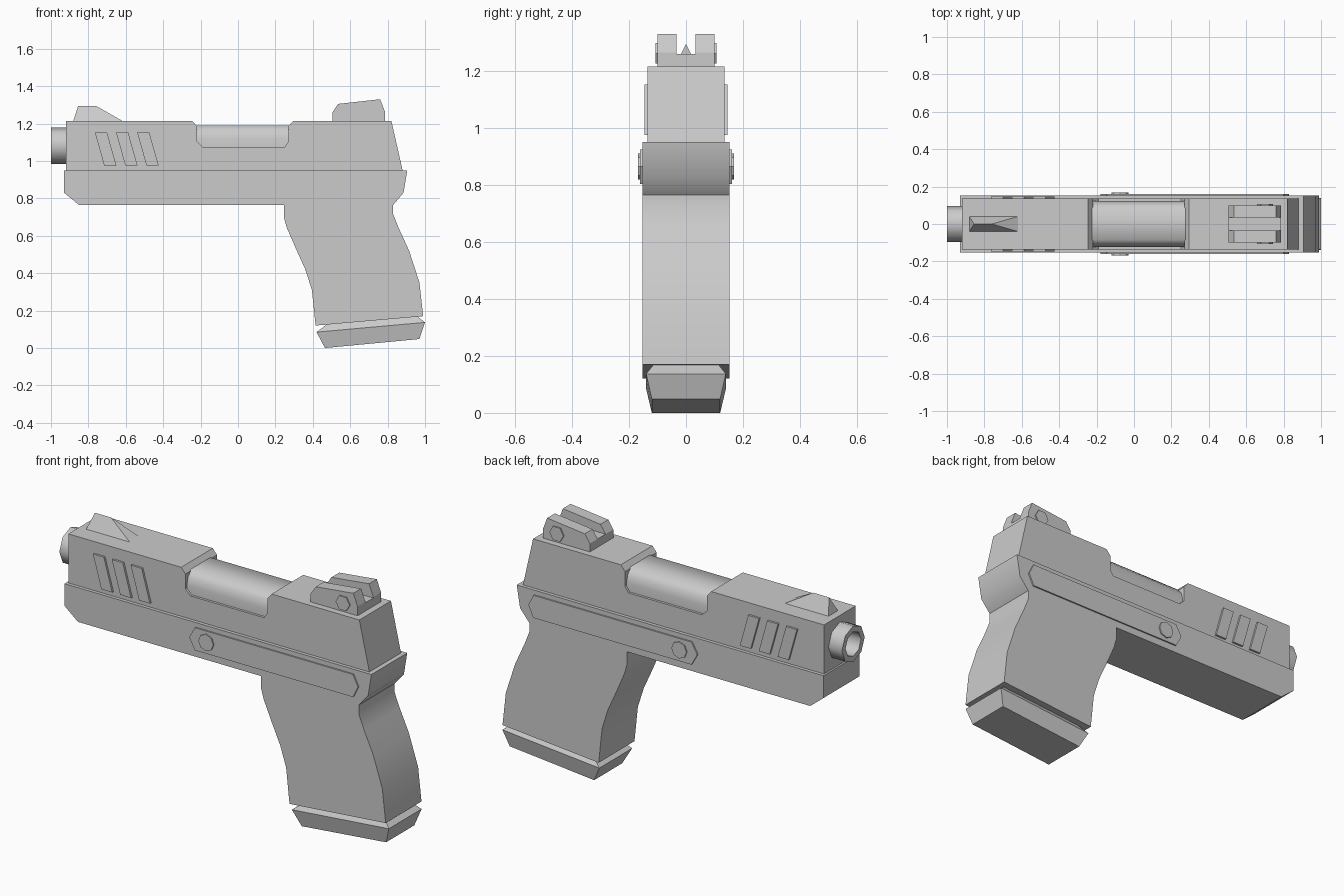
import bpy, bmesh, math


def finish(name, bm, angle=30):
    bmesh.ops.recalc_face_normals(bm, faces=bm.faces[:])
    me = bpy.data.meshes.new(name)
    bm.to_mesh(me)
    bm.free()
    ob = bpy.data.objects.new(name, me)
    bpy.context.collection.objects.link(ob)
    for p in me.polygons:
        p.use_smooth = True
    me.set_sharp_from_angle(angle=math.radians(angle))
    return ob


def loft(name, loops, angle=30, close=False):
    """Bridge equal-length vertex loops; cap the ends, or join last to first."""
    bm = bmesh.new()
    rings = [[bm.verts.new(p) for p in loop] for loop in loops]
    pairs = list(zip(rings, rings[1:]))
    if close:
        pairs.append((rings[-1], rings[0]))
    else:
        bm.faces.new(rings[0])
        bm.faces.new(rings[-1])
    n = len(rings[0])
    for a, b in pairs:
        for i in range(n):
            j = (i + 1) % n
            bm.faces.new((a[i], a[j], b[j], b[i]))
    return finish(name, bm, angle)


def extrude_y(name, profile, y0, y1, angle=30):
    return loft(name, [[(x, y, z) for x, z in profile] for y in (y0, y1)], angle)


def polygon(cx, cz, r, n):
    return [(cx + r * math.cos(2 * math.pi * i / n), cz + r * math.sin(2 * math.pi * i / n))
            for i in range(n)]


# frame with grip
extrude_y("frame_and_grip", [
    (-0.93, 0.95), (-0.93, 0.83), (-0.85, 0.765), (0.245, 0.765), (0.245, 0.70),
    (0.26, 0.645), (0.31, 0.53), (0.36, 0.42), (0.395, 0.31), (0.415, 0.12),
    (0.99, 0.17), (0.97, 0.35), (0.915, 0.52), (0.86, 0.64), (0.83, 0.715),
    (0.83, 0.765), (0.885, 0.83), (0.905, 0.95)], -0.153, 0.153, 35)

# upper slide with open port
extrude_y("slide", [
    (-0.92, 0.95), (-0.92, 1.215), (-0.245, 1.215), (-0.22, 1.185), (-0.22, 1.105),
    (-0.19, 1.075), (0.25, 1.075), (0.27, 1.105), (0.27, 1.185), (0.295, 1.215),
    (0.82, 1.215), (0.88, 0.95)], -0.135, 0.135, 20)

# rounded chamber block visible in the port
section = [(-0.122, 1.06), (-0.122, 1.12), (-0.112, 1.16), (-0.085, 1.19),
           (0.085, 1.19), (0.112, 1.16), (0.122, 1.12), (0.122, 1.06)]
loft("chamber", [[(x, y, z) for y, z in section] for x in (-0.23, 0.28)], 50)

# hollow muzzle
loft("muzzle", [[(x, y, z) for y, z in polygon(0, 1.082, r, 8)]
                for x, r in ((-0.90, 0.0975), (-1.0, 0.0975), (-1.0, 0.066), (-0.90, 0.066))],
     50, close=True)

# tilted base plate under the grip
def base_loop(xa, za, xb, zb, w):
    return [(xa, -w, za), (xb, -w, zb), (xb, w, zb), (xa, w, za)]

loft("grip_base", [base_loop(0.465, 0.0, 0.97, 0.048, 0.12),
                   base_loop(0.42, 0.085, 1.0, 0.137, 0.14),
                   base_loop(0.475, 0.127, 0.96, 0.168, 0.115)], 10)

# wedge front sight
bm = bmesh.new()
v = [bm.verts.new(p) for p in (
    (-0.88, -0.04, 1.215), (-0.88, 0.04, 1.215), (-0.62, 0.04, 1.215), (-0.62, -0.04, 1.215),
    (-0.855, 0, 1.295), (-0.76, 0, 1.295))]
for f in ((0, 1, 2, 3), (0, 1, 4), (2, 3, 5), (0, 3, 5, 4), (1, 2, 5, 4)):
    bm.faces.new([v[i] for i in f])
finish("front_sight", bm, 10)

# notched rear sight base
extrude_y("rear_sight_base", [(0.505, 1.215), (0.505, 1.26), (0.785, 1.26), (0.785, 1.215)],
          -0.034, 0.034)

# details repeated on both sides
for side, s in (("front", -1), ("back", 1)):
    extrude_y(f"rear_sight_post_{side}", [
        (0.505, 1.215), (0.505, 1.26), (0.535, 1.305), (0.76, 1.33),
        (0.785, 1.265), (0.785, 1.215)], s * 0.034, s * 0.1, 10)
    extrude_y(f"sight_screw_{side}", polygon(0.70, 1.262, 0.042, 6), s * 0.09, s * 0.107)
    extrude_y(f"side_plate_{side}", [
        (-0.18, 0.865), (-0.145, 0.925), (0.80, 0.925), (0.83, 0.865),
        (0.80, 0.803), (-0.145, 0.803)], s * 0.145, s * 0.161)
    extrude_y(f"plate_screw_{side}", polygon(-0.075, 0.865, 0.045, 8), s * 0.15, s * 0.168)
    for i in range(3):
        d = i * 0.113
        extrude_y(f"slide_rib_{side}_{i + 1}", [
            (-0.765 + d, 1.152), (-0.70 + d, 1.152), (-0.65 + d, 0.975), (-0.715 + d, 0.975)],
            s * 0.125, s * 0.146)
